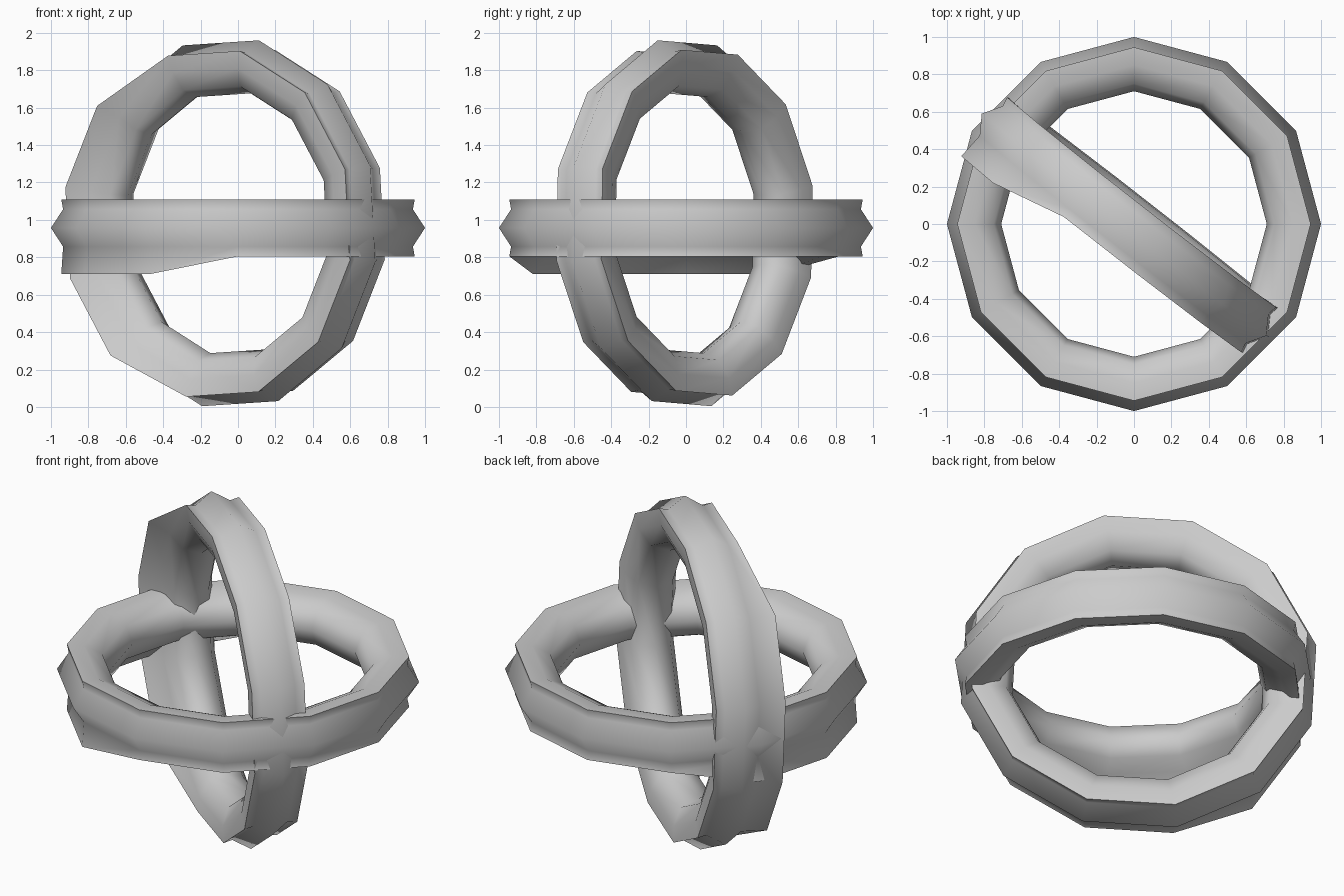
import bpy
import bmesh
from math import radians, cos, sin
from mathutils import Matrix, Vector

cube = bpy.data.objects.get("Cube")
if cube:
    bpy.data.objects.remove(cube, do_unlink=True)

grey = bpy.data.materials.new("plain grey")
grey.use_nodes = True
grey.diffuse_color = (0.6, 0.6, 0.6, 1)
grey.node_tree.nodes["Principled BSDF"].inputs["Base Color"].default_value = (0.6, 0.6, 0.6, 1)

SEGMENTS = 12
RIM = 0.152
FLARE = 0.095

# Upper half of the cross-section (radius, height), from outer ridge to inner edge
HALF = [(1.0, 0), (0.935, 0.1), (0.945, RIM), (0.85, 0.147), (0.75, 0.1), (0.71, 0)]
PROFILE = HALF + [(r, -h) for r, h in HALF[-2:0:-1]]


def make_ring(name, matrix):
    """Twelve-sided ring whose lower outer rim flares out over four corners."""
    bm = bmesh.new()
    loops = []
    for i in range(SEGMENTS):
        a = radians(30 * i)
        loop = []
        for r, h in PROFILE:
            if h == -RIM and 5 <= i <= 8:
                h -= FLARE
            loop.append(bm.verts.new((r * cos(a), r * sin(a), h)))
        loops.append(loop)
    count = len(PROFILE)
    for i in range(SEGMENTS):
        a, b = loops[i], loops[(i + 1) % SEGMENTS]
        for j in range(count):
            k = (j + 1) % count
            bm.faces.new((a[j], b[j], b[k], a[k]))
    bmesh.ops.recalc_face_normals(bm, faces=bm.faces)
    mesh = bpy.data.meshes.new(name)
    bm.to_mesh(mesh)
    bm.free()
    mesh.materials.append(grey)
    ring = bpy.data.objects.new(name, mesh)
    bpy.context.collection.objects.link(ring)
    ring.matrix_world = matrix
    bpy.ops.object.select_all(action='DESELECT')
    ring.select_set(True)
    bpy.context.view_layer.objects.active = ring
    bpy.ops.object.shade_smooth_by_angle(angle=radians(80))
    return ring


# Level ring
make_ring("horizontal_ring", Matrix.Translation((0, 0, 0.957)))

# Upright ring: local x points up, local y along its width, local z is its axis
along = Vector((0.789, -0.615, 0)).normalized()
axis = Vector((0.615, 0.789, 0.02)).normalized()
up = along.cross(axis)
frame = Matrix((up, along, axis)).transposed().to_4x4()
make_ring("upright_ring", Matrix.Translation((-0.04, -0.008, 0.982)) @ frame
          @ Matrix.Rotation(radians(72), 4, 'Z'))
